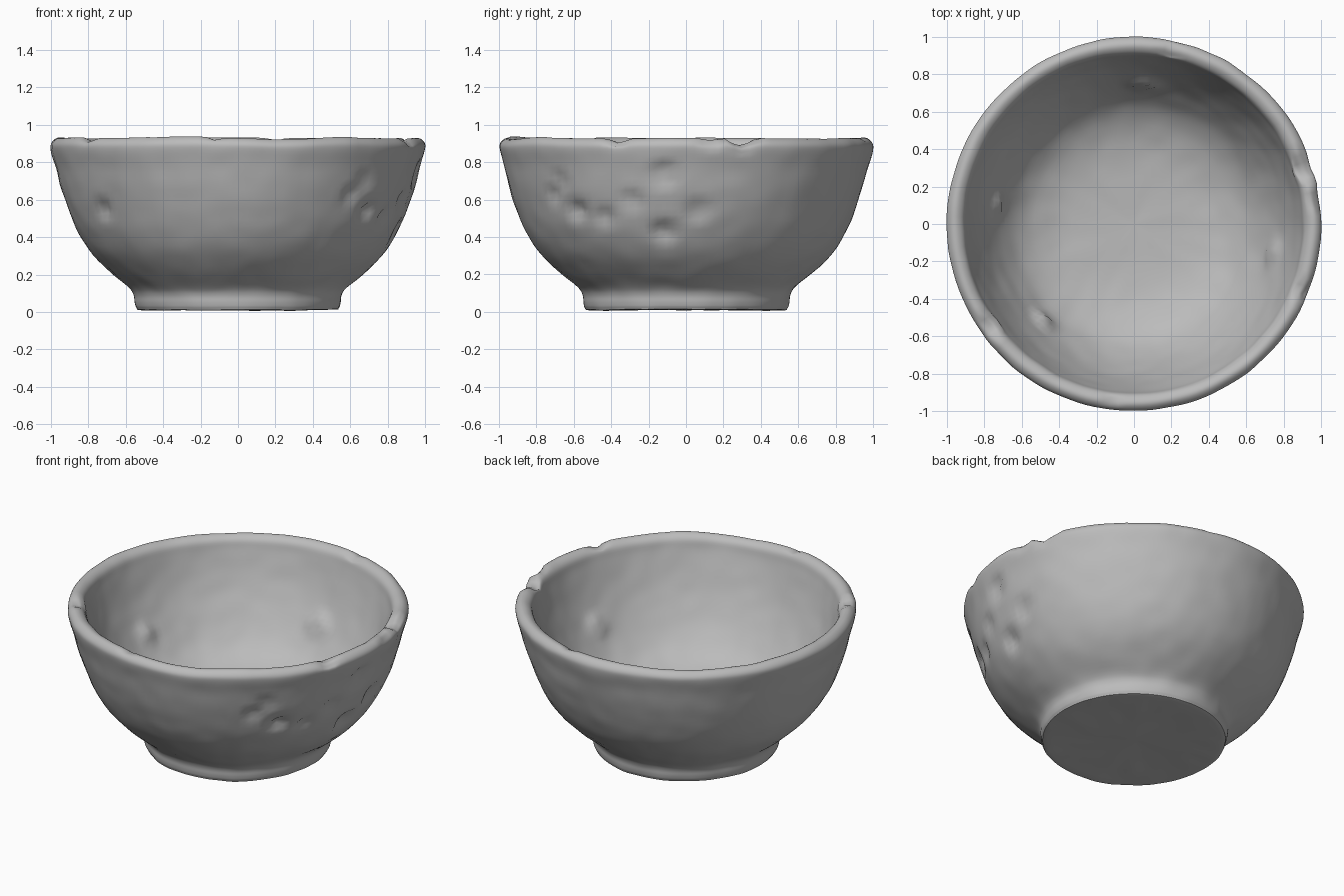
import bpy
import bmesh
import math
from mathutils import Vector, noise

cube = bpy.data.objects.get("Cube")
if cube:
    bpy.data.objects.remove(cube, do_unlink=True)

SEGMENTS = 144
STEPS = 4

# Cross-section (radius, height): underside, foot, outer wall, rim, inner wall, floor
PROFILE = [(0, .012), (.3, .012), (.51, .01), (.54, .02), (.55, .05), (.555, .09),
           (.58, .13), (.665, .2), (.77, .3), (.845, .41), (.895, .52), (.94, .65),
           (.97, .77), (.996, .86), (.996, .9), (.97, .926), (.94, .926),
           (.91, .9), (.893, .84), (.858, .73), (.815, .62), (.765, .52),
           (.705, .42), (.62, .32), (.5, .25), (.33, .21), (0, .195)]

# Dents: angle in degrees, radius, height, size, depth
DENTS = [(18, .96, .92, .11, .045), (-22, .97, .92, .08, .025), (8, .99, .91, .09, .02),
         (-145, .93, .92, .09, .03), (-97, .95, .93, .05, .015), (78, .93, .93, .07, .02),
         (-45, .95, .7, .08, .02), (-40, .9, .54, .10, .03), (-29, .9, .5, .08, .025),
         (-7, .96, .74, .10, .025), (-8, .87, .42, .10, .03), (4, .9, .54, .09, .025),
         (-18, .9, .6, .09, .02), (-143, .91, .55, .09, .025), (-50, .93, .62, .07, .025),
         (86, .75, .5, .12, -.025), (172, .74, .48, .10, -.025), (-12, .76, .51, .10, -.02),
         (-133, .71, .43, .10, -.025)]


def smooth_profile(points, steps):
    """Rounded curve through the cross-section points."""
    pts = [Vector(p) for p in points]
    result = []
    for i in range(len(pts) - 1):
        a, b = pts[max(i - 1, 0)], pts[i]
        c, d = pts[i + 1], pts[min(i + 2, len(pts) - 1)]
        for k in range(steps):
            t = k / steps
            result.append(.5 * (2 * b + (c - a) * t + (2 * a - 5 * b + 4 * c - d) * t * t
                                + (3 * b - a - 3 * c + d) * t ** 3))
    return result + [pts[-1]]


def lathe(bm, profile, segments):
    """Turn the curve round z, closing both poles with fans."""
    rings = []
    for r, z in profile[1:-1]:
        rings.append([bm.verts.new((r * math.cos(math.tau * s / segments),
                                    r * math.sin(math.tau * s / segments), z))
                      for s in range(segments)])
    bottom = bm.verts.new((0, 0, profile[0].y))
    top = bm.verts.new((0, 0, profile[-1].y))
    for s in range(segments):
        n = (s + 1) % segments
        for low, high in zip(rings, rings[1:]):
            bm.faces.new((low[s], low[n], high[n], high[s]))
        bm.faces.new((bottom, rings[0][n], rings[0][s]))
        bm.faces.new((top, rings[-1][s], rings[-1][n]))
    bmesh.ops.recalc_face_normals(bm, faces=bm.faces)
    bm.normal_update()


def weather(bm):
    """Hand-made unevenness, worn rim and pits."""
    centres = [(Vector((r * math.cos(math.radians(a)), r * math.sin(math.radians(a)), z)),
                size, depth) for a, r, z, size, depth in DENTS]
    moves = []
    for v in bm.verts:
        p = v.co
        move = v.normal * (.005 * noise.noise(p * 3) + .004 * noise.noise(p * 9))
        move.z += .01 * noise.noise(Vector((p.x, p.y, 0)) * 2) * max(p.z - .5, 0) * 2
        for centre, size, depth in centres:
            offset = p - centre
            distance = offset.length / size
            if distance < 1:
                # Chips lower the rim, pits press in and lumps press out of the inner wall
                rough = 1 + .8 * noise.noise(p * 25)
                push = abs(depth) * (1 - distance ** 2) ** 2 * rough
                outward = Vector((p.x, p.y, 0)).normalized()
                if centre.z > .88:
                    move += (Vector((0, 0, -1)) - outward * .5) * push
                elif depth > 0:
                    move -= v.normal * push
                else:
                    move += v.normal * push
        moves.append(move)
    for v, move in zip(bm.verts, moves):
        v.co += move
        v.co.z = max(v.co.z, 0)


# Clay bowl
clay = bpy.data.materials.new("grey clay")
clay.use_nodes = True
colour = (.5, .5, .5, 1)
clay.diffuse_color = colour
shader = next(n for n in clay.node_tree.nodes if n.type == 'BSDF_PRINCIPLED')
shader.inputs["Base Color"].default_value = colour
shader.inputs["Roughness"].default_value = .8

bm = bmesh.new()
lathe(bm, smooth_profile(PROFILE, STEPS), SEGMENTS)
weather(bm)
mesh = bpy.data.meshes.new("bowl")
bm.to_mesh(mesh)
bm.free()
mesh.materials.append(clay)
bowl = bpy.data.objects.new("bowl", mesh)
bpy.context.collection.objects.link(bowl)
bpy.context.view_layer.objects.active = bowl
bowl.select_set(True)
bpy.ops.object.shade_smooth_by_angle(angle=math.radians(45))
